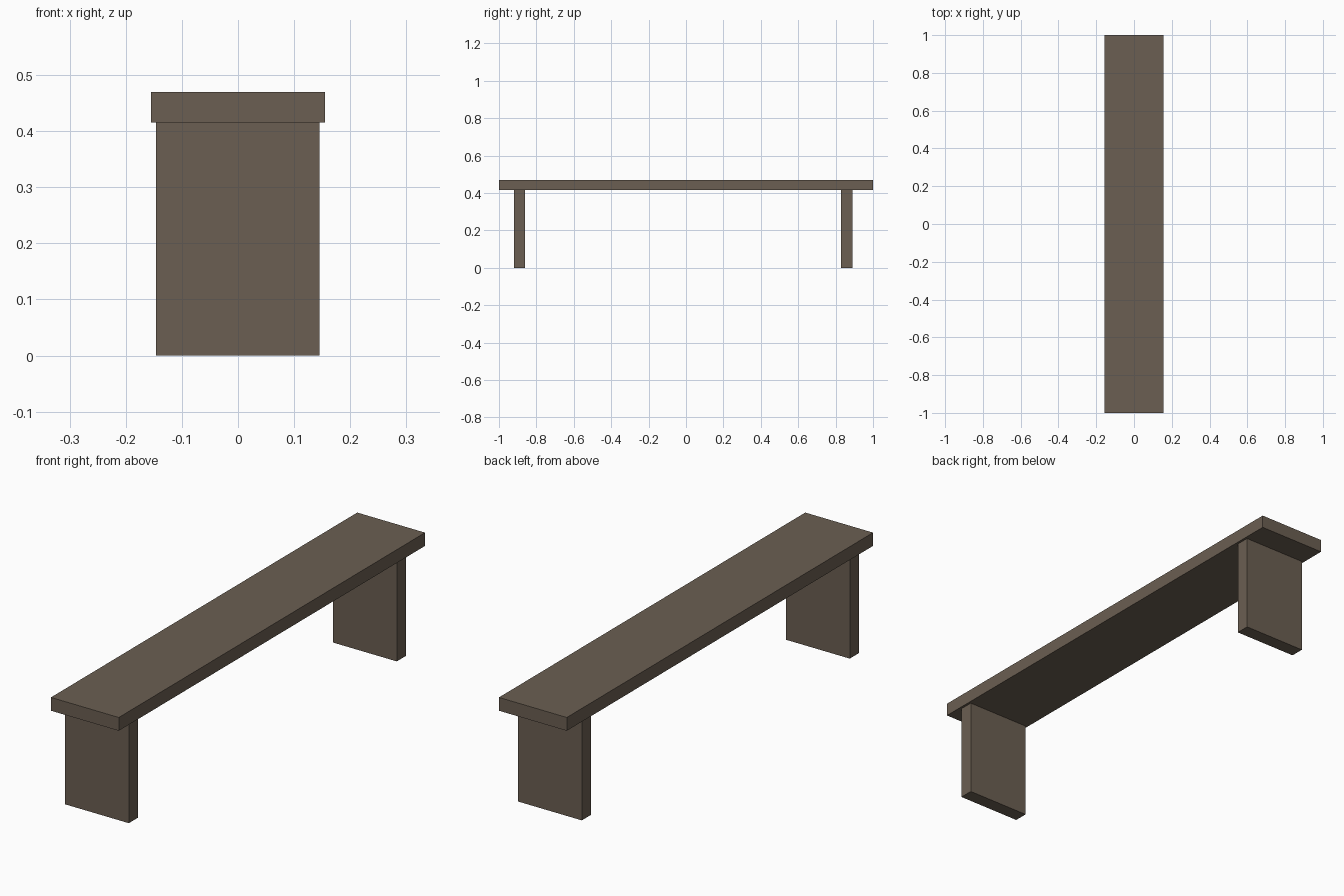
import bpy

if "Cube" in bpy.data.objects:
    bpy.data.objects.remove(bpy.data.objects["Cube"])

wood = bpy.data.materials.new("weathered brown wood")
wood.diffuse_color = (0.147, 0.114, 0.084, 1)
wood.use_nodes = True
wood.node_tree.nodes["Principled BSDF"].inputs["Base Color"].default_value = wood.diffuse_color


def box(name, lo, hi):
    """Axis-aligned board between two corners."""
    centre = [(a + b) / 2 for a, b in zip(lo, hi)]
    bpy.ops.mesh.primitive_cube_add(size=1, location=centre)
    ob = bpy.context.object
    ob.name = name
    ob.scale = [b - a for a, b in zip(lo, hi)]
    bpy.ops.object.transform_apply(location=False, rotation=False, scale=True)
    ob.data.materials.append(wood)
    return ob


# Long seat plank
box("seat", (-0.155, -1.0, 0.415), (0.155, 1.0, 0.47))

# Slab legs, set in slightly unevenly from the two ends
for name, y0, y1 in (("front_leg", -0.92, -0.861), ("back_leg", 0.83, 0.889)):
    box(name, (-0.146, y0, 0.0), (0.145, y1, 0.415))
